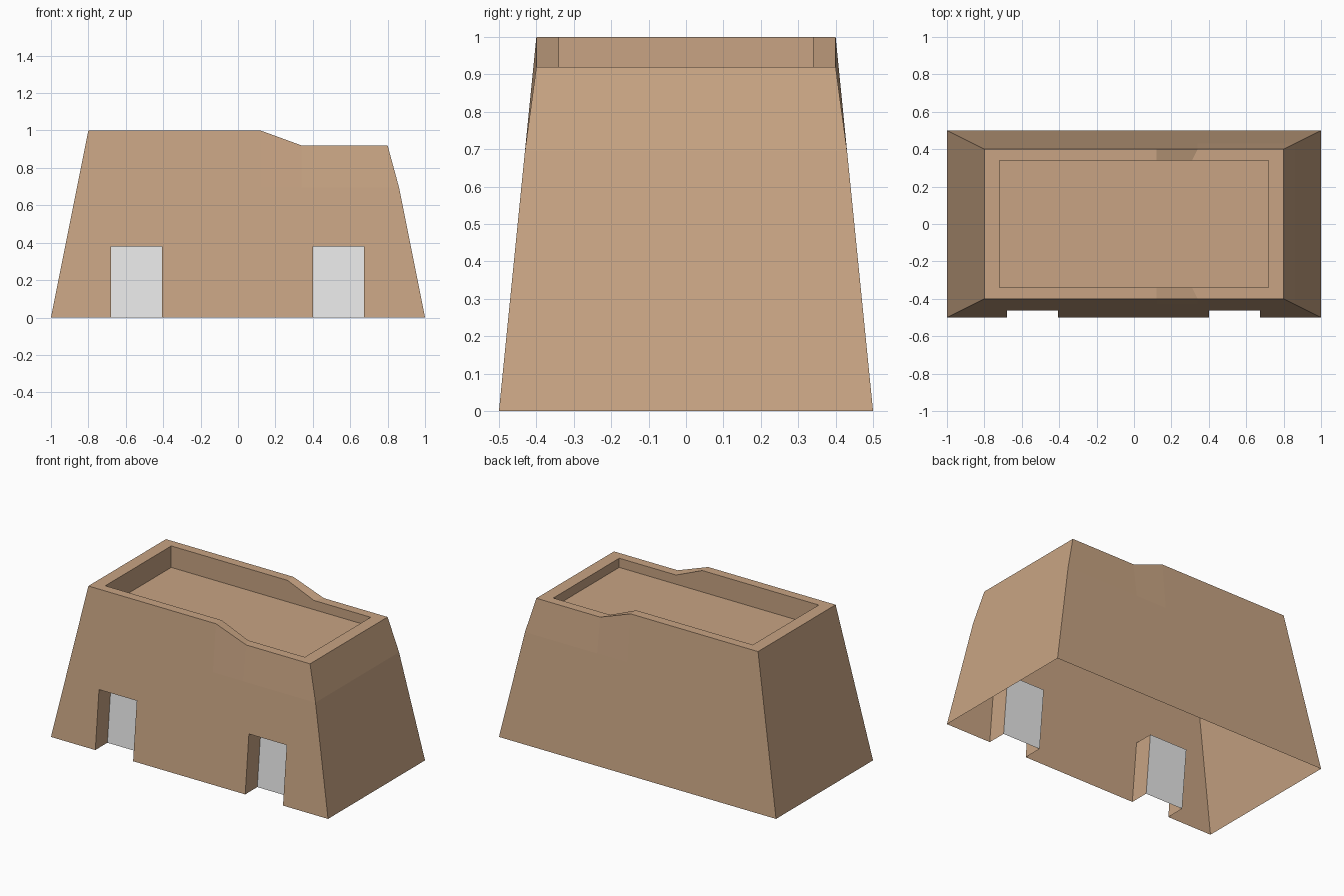
import bpy
import bmesh

cube = bpy.data.objects.get("Cube")
if cube:
    bpy.data.objects.remove(cube, do_unlink=True)


def material(name, colour):
    mat = bpy.data.materials.new(name)
    mat.use_nodes = True
    mat.diffuse_color = colour
    mat.node_tree.nodes["Principled BSDF"].inputs["Base Color"].default_value = colour
    return mat


def build(name, polygons, mat):
    bm = bmesh.new()
    for points in polygons:
        bm.faces.new([bm.verts.new(p) for p in points])
    bmesh.ops.remove_doubles(bm, verts=bm.verts[:], dist=0.0005)
    bmesh.ops.recalc_face_normals(bm, faces=bm.faces[:])
    mesh = bpy.data.meshes.new(name)
    bm.to_mesh(mesh)
    bm.free()
    mesh.materials.append(mat)
    obj = bpy.data.objects.new(name, mesh)
    bpy.context.collection.objects.link(obj)
    return obj


clay = material("sandy clay", (0.577, 0.371, 0.227, 1))
pale = material("pale grey", (0.8, 0.8, 0.8, 1))

CREASE, FLOOR = 0.695, 0.86       # bend below the worn corner, roof floor
DOOR_W, DOOR_H, DEPTH = 0.273, 0.38, 0.125
DOORS = (-0.68, 0.402)            # low-x edge of each doorway


def corner(z):
    """Half width of the tapering wall at height z."""
    return 1 - 0.2 * z


def wall(side, x, z, inset=0):
    """Point on the sloping front (-1) or back (1) wall."""
    return (x, side * (0.5 - 0.1 * z - inset), z)


# Rim lines, dipping towards the worn end
outer = [(-0.8, 1), (0.12, 1), (0.34, 0.92), (0.8, 0.92)]
inner = [(-0.72, 1), (0.12, 1), (0.31, 0.92), (0.72, 0.92)]
top_x = [0.12, 0.34, corner(CREASE)]

shell = []
for side in (-1, 1):
    # Main wall, with doorways notched out of the front
    base = [(-1, 0)]
    if side < 0:
        for x in DOORS:
            base += [(x, 0), (x, DOOR_H), (x + DOOR_W, DOOR_H), (x + DOOR_W, 0)]
    base += [(1, 0)] + [(x, CREASE) for x in reversed(top_x)] + [(0.12, 1), (-0.8, 1)]
    shell.append([wall(side, x, z) for x, z in base])

    # Worn patch between the crease and the dipped rim
    for i in range(2):
        (xa, za), (xb, zb) = outer[i + 1], outer[i + 2]
        shell.append([wall(side, top_x[i], CREASE), wall(side, top_x[i + 1], CREASE),
                      (xb, side * 0.4, zb), (xa, side * 0.4, za)])

    # Rim top and parapet inside
    for i in range(3):
        o = [(x, side * 0.4, z) for x, z in outer[i:i + 2]]
        n = [(x, side * 0.34, z) for x, z in inner[i:i + 2]]
        low = [(x, y, FLOOR) for x, y, z in n]
        shell += [[o[0], o[1], n[1], n[0]], [n[0], n[1], low[1], low[0]]]

# End walls, their rims and parapets
for end, levels in ((-1, (0, 1)), (1, (0, CREASE, 0.92))):
    for a, b in zip(levels, levels[1:]):
        rows = [(end * (0.8 if z > 0.9 else corner(z)),
                 0.4 if z > 0.9 else 0.5 - 0.1 * z, z) for z in (a, b)]
        (x0, y0, z0), (x1, y1, z1) = rows
        shell.append([(x0, -y0, z0), (x0, y0, z0), (x1, y1, z1), (x1, -y1, z1)])
    z = levels[-1]
    xo, xi = end * 0.8, end * 0.72
    shell.append([(xo, -0.4, z), (xo, 0.4, z), (xi, 0.34, z), (xi, -0.34, z)])
    shell.append([(xi, -0.34, z), (xi, 0.34, z), (xi, 0.34, FLOOR), (xi, -0.34, FLOOR)])

# Sunken roof floor
shell.append([(x, 0.34, FLOOR) for x, z in inner]
             + [(x, -0.34, FLOOR) for x, z in reversed(inner)])

# Doorway jambs and lintels, with a door panel set back in each
for number, x in enumerate(DOORS):
    frame = [(x, 0), (x, DOOR_H), (x + DOOR_W, DOOR_H), (x + DOOR_W, 0)]
    front = [wall(-1, *p) for p in frame]
    back = [wall(-1, *p, inset=DEPTH) for p in frame]
    for i in range(3):
        shell.append([front[i], front[i + 1], back[i + 1], back[i]])
    panel = build(("right_door", "left_door")[number], [back], pale)
    if panel.data.polygons[0].normal.y > 0:
        panel.data.flip_normals()

build("building_shell", shell, clay)
